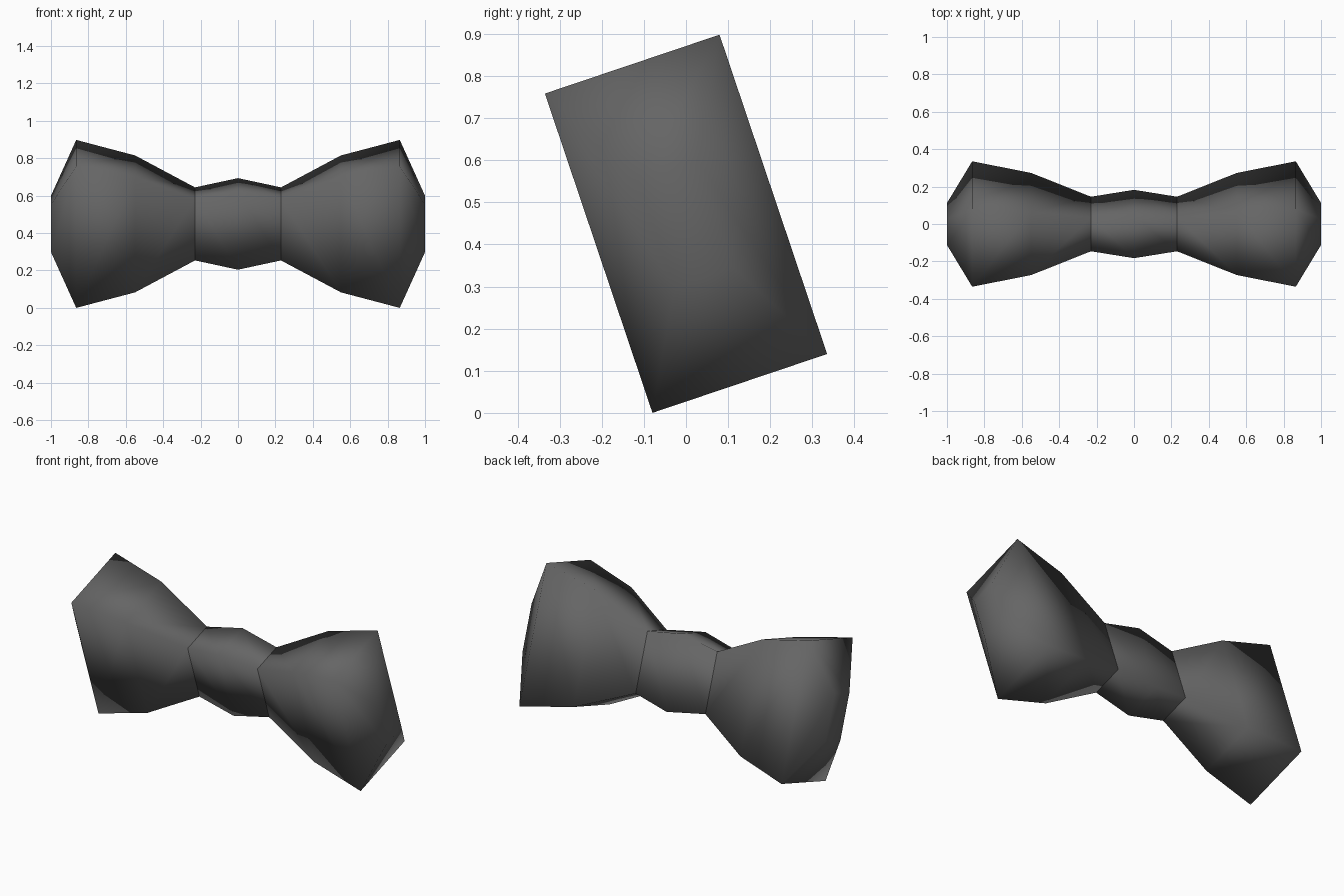
import bpy
import bmesh
from mathutils import Matrix, Vector

cube = bpy.data.objects.get("Cube")
if cube:
    bpy.data.objects.remove(cube, do_unlink=True)

# Dark grey cloth
cloth = bpy.data.materials.new("dark_grey_cloth")
cloth.use_nodes = True
cloth.diffuse_color = (0.13, 0.13, 0.13, 1)
cloth.node_tree.nodes["Principled BSDF"].inputs["Base Color"].default_value = cloth.diffuse_color

DEPTH_RATIO = 0.547          # depth of each rectangular section against its height
CENTRE_Z = 0.449
TILT = Matrix.Rotation(0.325, 3, 'X')


def lofted_box(name, sections, cap_end=False):
    """Loft tilted rectangles through (x, half height) sections."""
    bm = bmesh.new()
    rings = []
    for x, h in sections:
        d = h * DEPTH_RATIO
        corners = ((-d, -h), (d, -h), (d, h), (-d, h))
        rings.append([bm.verts.new(TILT @ Vector((x, y, z)) + Vector((0, 0, CENTRE_Z)))
                      for y, z in corners])
    for a, b in zip(rings, rings[1:]):
        for i in range(4):
            j = (i + 1) % 4
            bm.faces.new((a[i], a[j], b[j], b[i]))
    if cap_end:
        bm.faces.new(rings[-1])
    bmesh.ops.recalc_face_normals(bm, faces=bm.faces)
    # Open tubes need an explicit outward check
    bm.normal_update()
    f = bm.faces[0]
    mid = f.calc_center_median()
    if f.normal.dot(Vector((0, mid.y, mid.z - CENTRE_Z))) < 0:
        bmesh.ops.reverse_faces(bm, faces=bm.faces)
    for f in bm.faces:
        f.smooth = True
    mesh = bpy.data.meshes.new(name)
    bm.to_mesh(mesh)
    bm.free()
    mesh.materials.append(cloth)
    obj = bpy.data.objects.new(name, mesh)
    bpy.context.collection.objects.link(obj)
    return obj


# Centre knot, bulging in the middle
lofted_box("knot", [(-0.23, 0.174), (0, 0.218), (0.23, 0.174)])

# Flared wings with tapered ends
wing = [(0.23, 0.174), (0.55, 0.326), (0.865, 0.4), (1.0, 0.134)]
for name, side in (("left_wing", 1), ("right_wing", -1)):
    lofted_box(name, [(side * x, h) for x, h in wing], cap_end=True)
